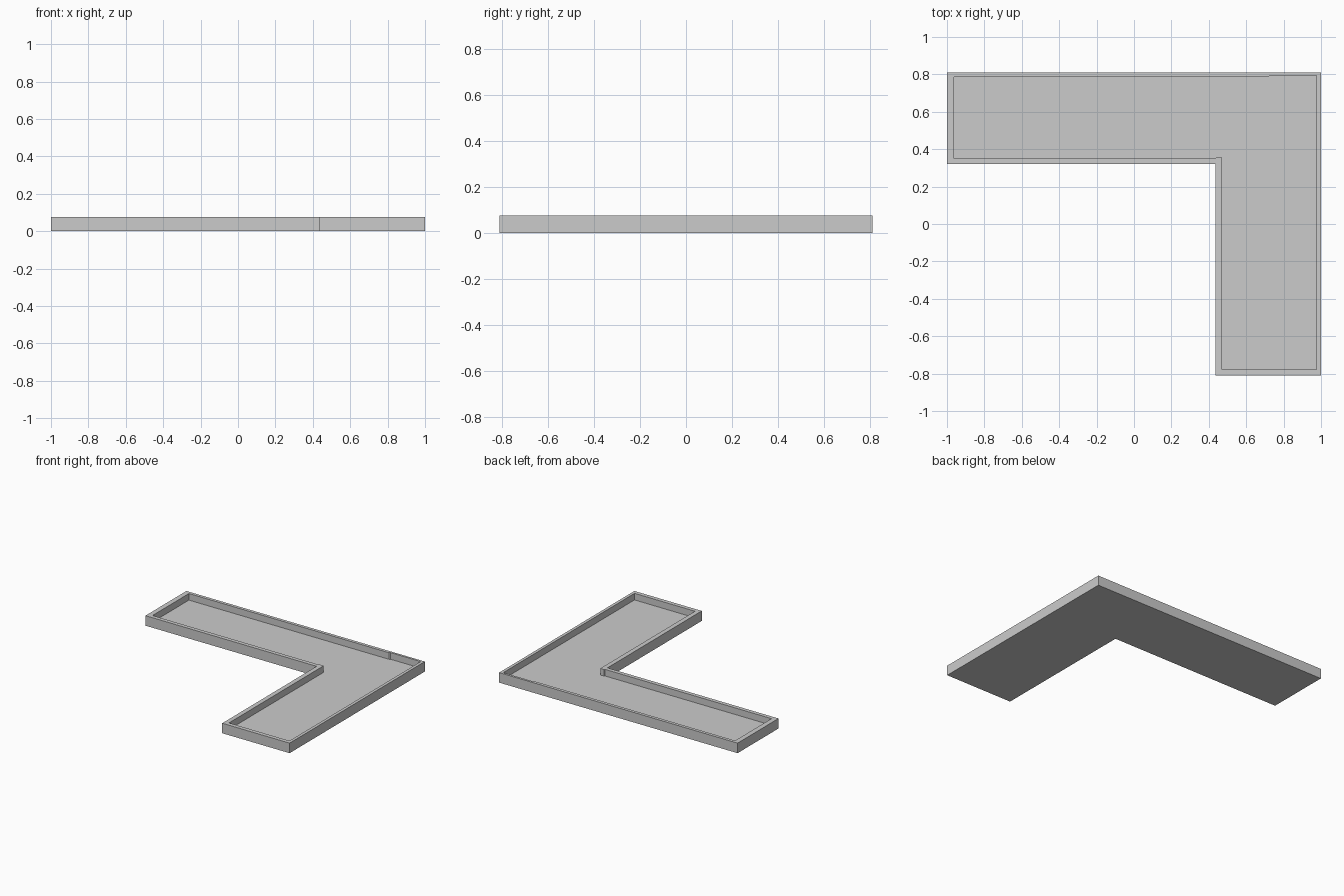
import bpy, bmesh

if "Cube" in bpy.data.objects:
    bpy.data.objects.remove(bpy.data.objects["Cube"])

HEIGHT = 0.076
FLOOR = 0.026

# L-shaped outline and slightly uneven inner rim outline
OUTER = [(-1, 0.32), (0.435, 0.32), (0.435, -0.81), (1, -0.81), (1, 0.81), (-1, 0.81)]
INNER = [(-0.962, 0.35), (0.435, 0.35), (0.44, 0.356), (0.47, 0.356), (0.47, -0.779),
         (0.977, -0.779), (0.977, 0.793), (0.725, 0.793), (0.715, 0.786), (-0.962, 0.786)]


def ring(bm, outline, z):
    return [bm.verts.new((x, y, z)) for x, y in outline]


def bridge(bm, low, high):
    n = len(low)
    for i in range(n):
        j = (i + 1) % n
        bm.faces.new((low[i], low[j], high[j], high[i]))


def loop_edges(bm, loop):
    n = len(loop)
    return [bm.edges.get((loop[i], loop[(i + 1) % n])) for i in range(n)]


bm = bmesh.new()
# Outer walls and underside
base = ring(bm, OUTER, 0)
top_outer = ring(bm, OUTER, HEIGHT)
bridge(bm, base, top_outer)
bm.faces.new(base[::-1])

# Inner walls and recessed floor
top_inner = ring(bm, INNER, HEIGHT)
floor = ring(bm, INNER, FLOOR)
bridge(bm, top_inner, floor)
bm.faces.new(floor)

# Flat rim between the two outlines
edges = loop_edges(bm, top_outer) + loop_edges(bm, top_inner)
bmesh.ops.triangle_fill(bm, edges=edges, use_beauty=True, normal=(0, 0, 1))
bmesh.ops.recalc_face_normals(bm, faces=bm.faces)

mesh = bpy.data.meshes.new("corner_tray")
bm.to_mesh(mesh)
bm.free()
bpy.context.collection.objects.link(bpy.data.objects.new("corner_tray", mesh))
